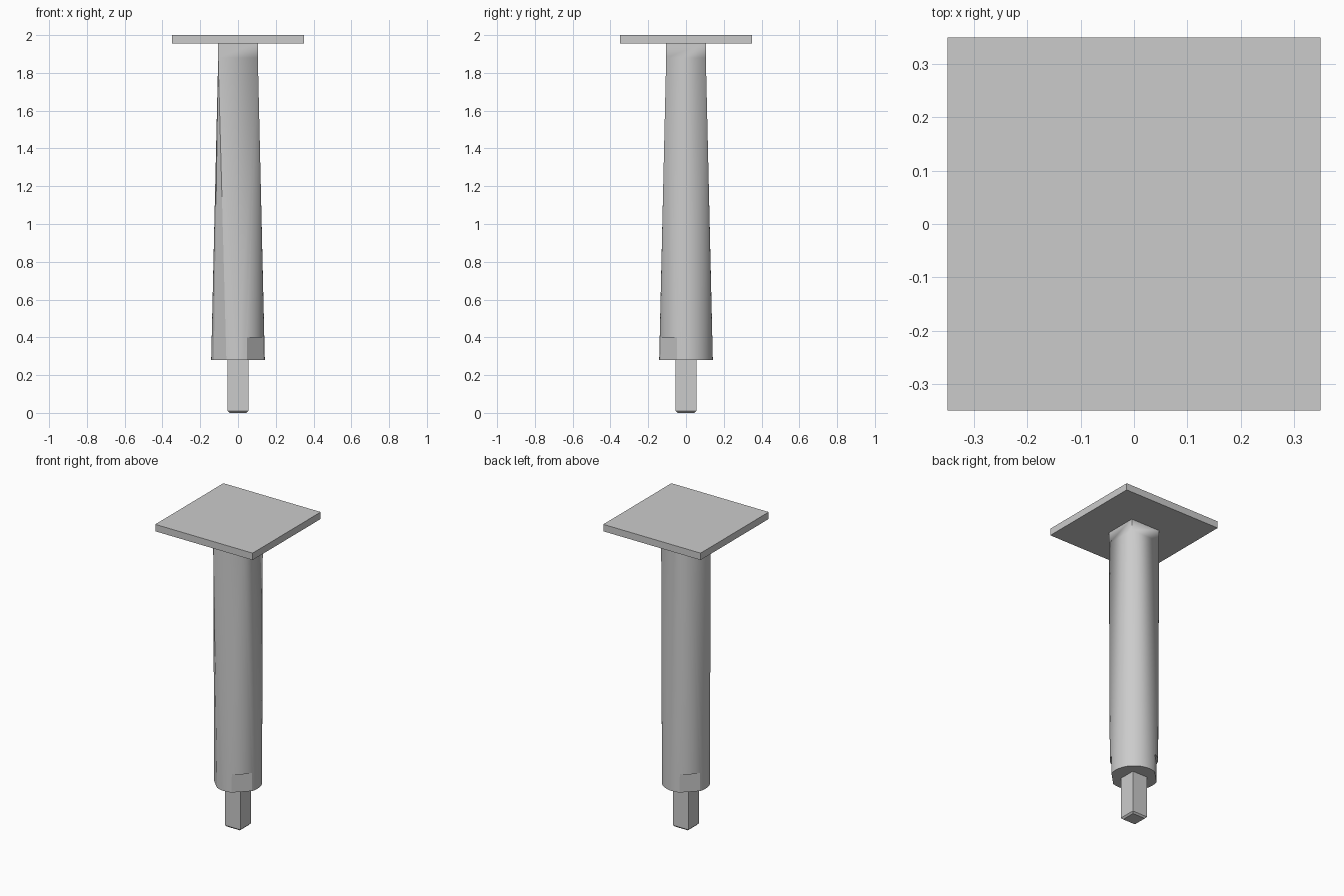
import bpy, bmesh, math
from mathutils import Vector

cube = bpy.data.objects.get("Cube")
if cube:
    bpy.data.objects.remove(cube, do_unlink=True)

# One grey finish for every part
grey = bpy.data.materials.new("plain grey")
colour = (0.6, 0.6, 0.6, 1)
grey.diffuse_color = colour
grey.use_nodes = True
grey.node_tree.nodes["Principled BSDF"].inputs["Base Color"].default_value = colour


def add_object(name, bm):
    bmesh.ops.recalc_face_normals(bm, faces=bm.faces)
    mesh = bpy.data.meshes.new(name)
    bm.to_mesh(mesh)
    bm.free()
    mesh.materials.append(grey)
    obj = bpy.data.objects.new(name, mesh)
    bpy.context.collection.objects.link(obj)
    return obj


def box(name, half, z0, z1):
    bm = bmesh.new()
    bmesh.ops.create_cube(bm, size=1)
    for v in bm.verts:
        v.co = Vector((v.co.x * 2 * half, v.co.y * 2 * half, z1 if v.co.z > 0 else z0))
    return add_object(name, bm)


def activate(obj):
    bpy.ops.object.select_all(action='DESELECT')
    obj.select_set(True)
    bpy.context.view_layer.objects.active = obj


# Square top plate
box("top_plate", 0.35, 1.955, 2.0)

# Square peg with a chamfered foot
peg = box("bottom_peg", 0.055, 0, 0.29)
bm = bmesh.new()
bm.from_mesh(peg.data)
foot = [e for e in bm.edges if all(v.co.z < 0.01 for v in e.verts)]
bmesh.ops.bevel(bm, geom=foot, offset=0.01, segments=1, affect='EDGES')
bm.to_mesh(peg.data)
bm.free()

# Column blending from a round base to a square head
Z_BASE, Z_HEAD, Z_TOP = 0.28, 1.88, 1.96
RADIUS, HALF, STEPS = 0.142, 0.105, 14
bm = bmesh.new()
corners = [(1, 1), (-1, 1), (-1, -1), (1, -1)]
head = [bm.verts.new((x * HALF, y * HALF, Z_HEAD)) for x, y in corners]
top = [bm.verts.new((x * HALF, y * HALF, Z_TOP)) for x, y in corners]
arcs = []
for q in range(4):
    # The front right corner has one flat facet in place of part of its arc
    steps = [i for i in range(STEPS) if not (q == 2 and 4 < i < 10)]
    arc = []
    for i in steps:
        a = math.pi / 2 * (q + i / STEPS)
        arc.append(bm.verts.new((RADIUS * math.cos(a), RADIUS * math.sin(a), Z_BASE)))
    arcs.append(arc)
for q in range(4):
    n = (q + 1) % 4
    fan = arcs[q] + [arcs[n][0]]
    for a, b in zip(fan, fan[1:]):
        bm.faces.new((a, b, head[q]))
    bm.faces.new((arcs[n][0], head[n], head[q]))
    bm.faces.new((head[q], head[n], top[n], top[q]))
bm.faces.new([v for arc in arcs for v in arc])
bm.faces.new(top)
column = add_object("column", bm)

# Two opposite flats cut into the base of the column
for side in (1, -1):
    cutter = box("flat_cutter", 0.1, 0.2, 0.4)
    cutter.rotation_euler.z = math.pi / 4
    reach = (0.128 + 0.1) / math.sqrt(2)
    cutter.location = (side * reach, -side * reach, 0)
    cutter.hide_render = True
    activate(column)
    cut = column.modifiers.new("flat", 'BOOLEAN')
    cut.operation = 'DIFFERENCE'
    cut.solver = 'EXACT'
    cut.object = cutter
    bpy.ops.object.modifier_apply(modifier=cut.name)
    bpy.data.objects.remove(cutter, do_unlink=True)

activate(column)
bpy.ops.object.shade_smooth_by_angle(angle=math.radians(15))
